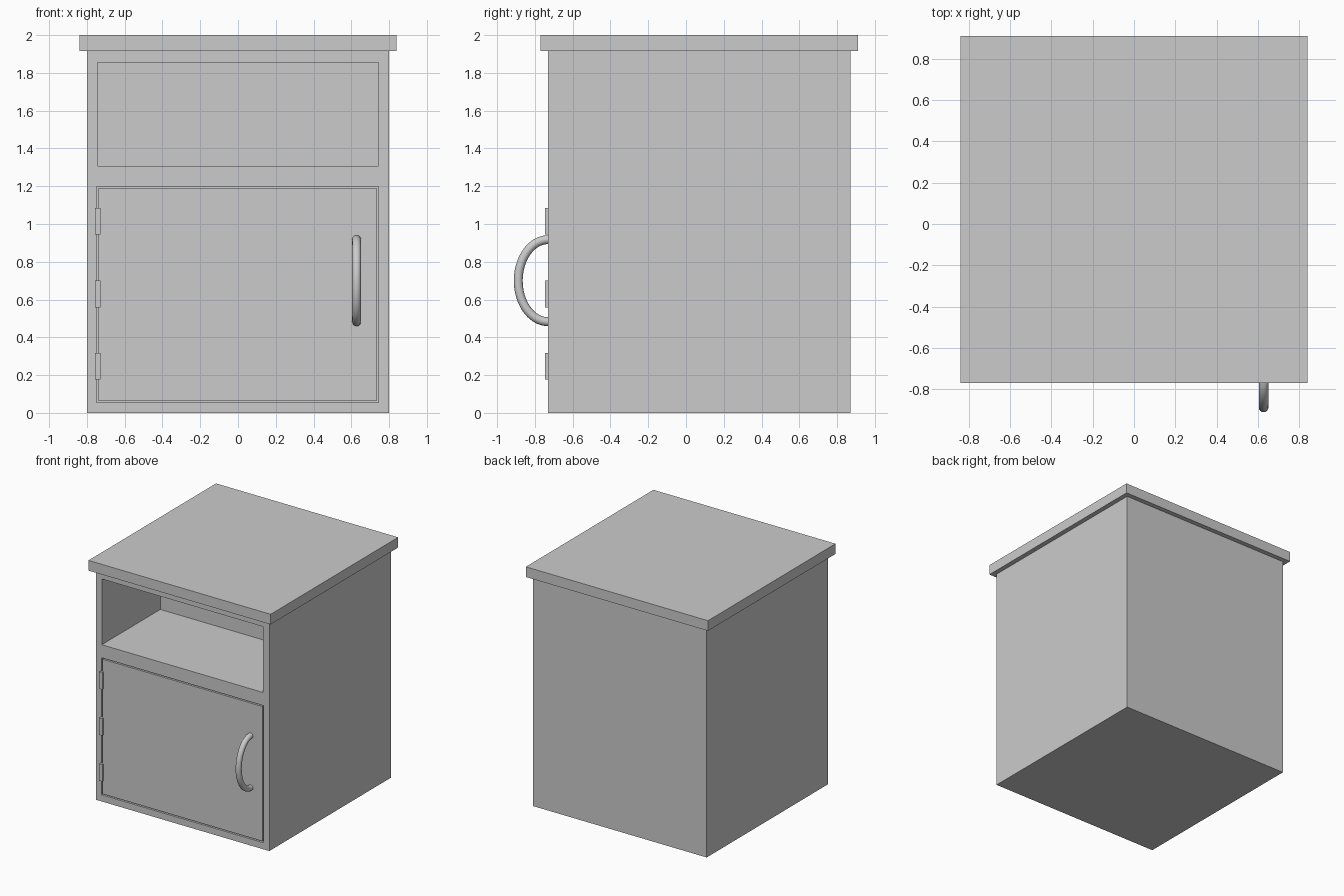
import bpy, math
from mathutils import Vector

if "Cube" in bpy.data.objects:
    bpy.data.objects.remove(bpy.data.objects["Cube"])

FRONT, BACK = -0.73, 0.87
CARCASS_TOP = 1.915


def box(name, x, y, z):
    """Axis-aligned box from (min, max) ranges."""
    bpy.ops.mesh.primitive_cube_add(size=1)
    ob = bpy.context.object
    ob.name = ob.data.name = name
    for v in ob.data.vertices:
        v.co = Vector([r[0] if c < 0 else r[1] for r, c in zip((x, y, z), v.co)])
    return ob


def cut(target, cutter):
    """Subtract the cutter from the target and discard it."""
    mod = target.modifiers.new("cut", 'BOOLEAN')
    mod.operation, mod.solver, mod.object = 'DIFFERENCE', 'EXACT', cutter
    bpy.context.view_layer.objects.active = target
    bpy.ops.object.modifier_apply(modifier=mod.name)
    bpy.data.objects.remove(cutter)


# Carcass with open shelf niche and a recess for the door
carcass = box("carcass", (-0.8, 0.8), (FRONT, BACK), (0, CARCASS_TOP))
cut(carcass, box("niche_cutter", (-0.745, 0.743), (FRONT - 0.1, 0.04), (1.307, 1.855)))
cut(carcass, box("recess_cutter", (-0.75, 0.745), (FRONT - 0.1, FRONT + 0.05), (0.055, 1.198)))

# Overhanging top
box("top_board", (-0.84, 0.84), (-0.77, 0.91), (CARCASS_TOP, 2.0))

# Flush door, leaving a thin gap all round
box("door", (-0.74, 0.735), (FRONT, FRONT + 0.05), (0.065, 1.188))

# Three hinges on the left edge
for i, z in enumerate((0.247, 0.63, 1.015)):
    box(f"hinge_{i + 1}", (-0.757, -0.728), (-0.747, FRONT + 0.02), (z - 0.071, z + 0.071))

# Bow handle: round tube along a half ellipse
curve = bpy.data.curves.new("handle", 'CURVE')
curve.dimensions = '3D'
curve.bevel_depth = 0.0235
curve.bevel_resolution = 6
curve.use_fill_caps = True
N = 40
spline = curve.splines.new('POLY')
spline.points.add(N)
for i, p in enumerate(spline.points):
    a = math.pi * i / N
    p.co = (0.628, FRONT - 0.158 * math.sin(a), 0.70 + 0.217 * math.cos(a), 1)
handle = bpy.data.objects.new("handle", curve)
bpy.context.collection.objects.link(handle)
bpy.ops.object.select_all(action='DESELECT')
handle.select_set(True)
bpy.context.view_layer.objects.active = handle
bpy.ops.object.convert(target='MESH')
bpy.ops.object.shade_smooth_by_angle(angle=math.radians(40))
